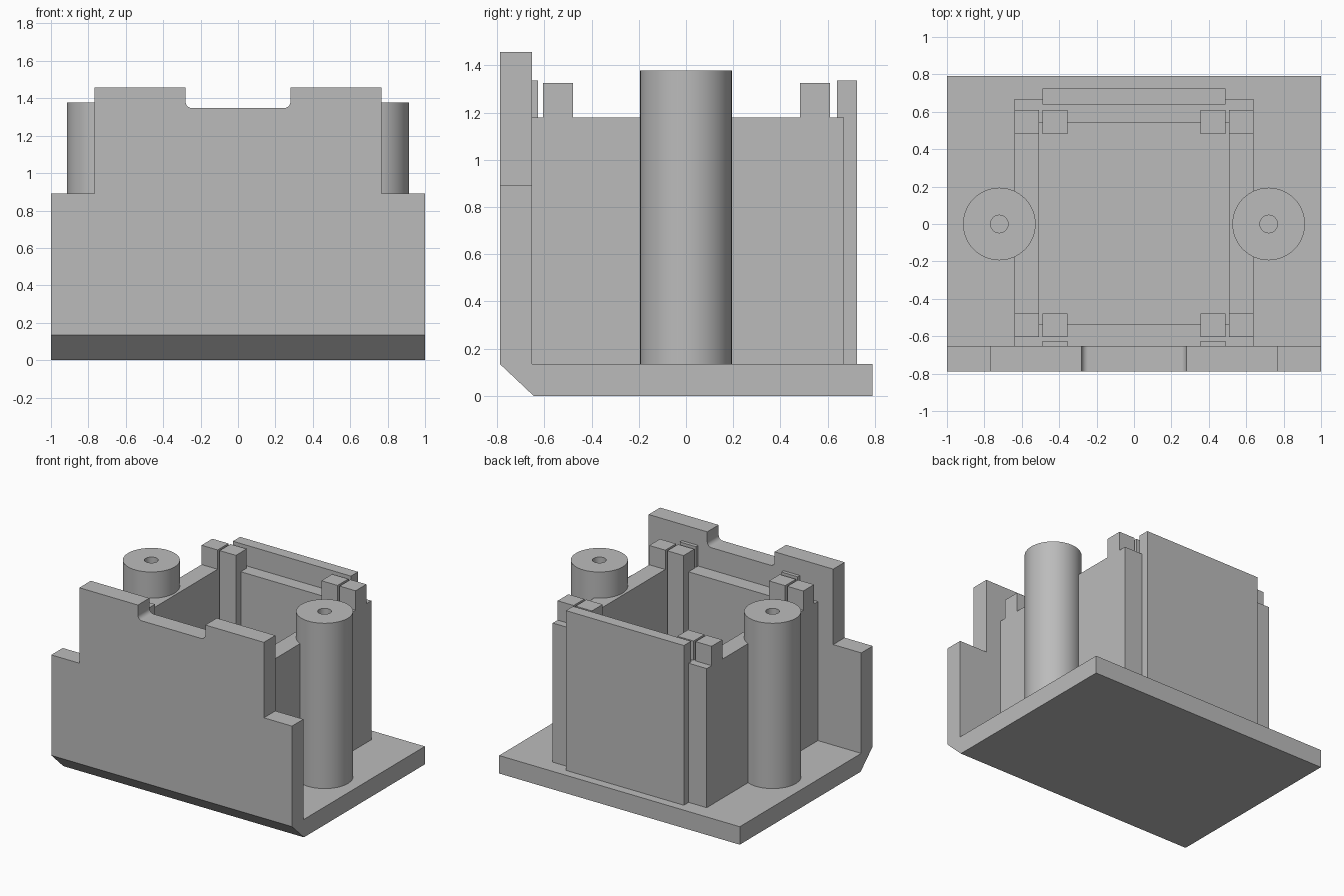
import bpy, bmesh, math

cube = bpy.data.objects.get("Cube")
if cube:
    bpy.data.objects.remove(cube, do_unlink=True)

grey = bpy.data.materials.new("plain grey")
grey.use_nodes = True
colour = (0.5, 0.5, 0.5, 1)
grey.diffuse_color = colour
grey.node_tree.nodes["Principled BSDF"].inputs["Base Color"].default_value = colour

BASE_TOP, WALL_TOP, POST_TOP, TAB_TOP = 0.135, 1.18, 1.325, 1.335
PANEL_FRONT, PANEL_BACK = -0.788, -0.652


def finish(name, bm, smooth=False):
    bmesh.ops.recalc_face_normals(bm, faces=bm.faces)
    mesh = bpy.data.meshes.new(name)
    bm.to_mesh(mesh)
    bm.free()
    mesh.materials.append(grey)
    obj = bpy.data.objects.new(name, mesh)
    bpy.context.collection.objects.link(obj)
    if smooth:
        bpy.ops.object.select_all(action="DESELECT")
        obj.select_set(True)
        bpy.context.view_layer.objects.active = obj
        bpy.ops.object.shade_smooth_by_angle(angle=math.radians(30))
    return obj


def prism(name, profile, axis, lo, hi, smooth=False):
    """Extrude a closed profile along one axis."""
    bm = bmesh.new()
    place = {"x": lambda a, b, t: (t, a, b),
             "y": lambda a, b, t: (a, t, b),
             "z": lambda a, b, t: (a, b, t)}[axis]
    ends = [[bm.verts.new(place(a, b, t)) for a, b in profile] for t in (lo, hi)]
    for ring in ends:
        bm.faces.new(ring)
    for i in range(len(profile)):
        j = (i + 1) % len(profile)
        bm.faces.new((ends[0][i], ends[0][j], ends[1][j], ends[1][i]))
    return finish(name, bm, smooth)


def rect(x0, x1, y0, y1):
    return [(x0, y0), (x1, y0), (x1, y1), (x0, y1)]


def circle(cx, cy, r, n=64):
    return [(cx + r * math.cos(math.tau * i / n), cy + r * math.sin(math.tau * i / n))
            for i in range(n)]


def tube(name, outer, inner, z0, z1, smooth=False):
    """Hollow upright body between two matching loops."""
    bm = bmesh.new()
    rings = [[bm.verts.new((x, y, z)) for x, y in loop]
             for loop, z in ((outer, z0), (outer, z1), (inner, z1), (inner, z0))]
    n = len(outer)
    for k in range(4):
        a, b = rings[k], rings[(k + 1) % 4]
        for i in range(n):
            j = (i + 1) % n
            bm.faces.new((a[i], a[j], b[j], b[i]))
    return finish(name, bm, smooth)


# Base with chamfered lower front edge
prism("base_plate", [(-0.645, 0), (0.79, 0), (0.79, BASE_TOP),
                     (PANEL_FRONT, BASE_TOP), (PANEL_FRONT, 0.14 - 0.005)][:4],
      "x", -1, 1)

# Stepped front panel with a round-cornered notch
NOTCH_X, NOTCH_Z, R = 0.28, 1.347, 0.035
half = [(1, BASE_TOP), (1, 0.89), (0.767, 0.89), (0.767, 1.457), (NOTCH_X, 1.457)]
for i in range(9):
    a = math.pi / 2 * i / 8
    half.append((NOTCH_X - R + R * math.cos(a), NOTCH_Z + R - R * math.sin(a)))
prism("front_panel", half + [(-x, z) for x, z in reversed(half)],
      "y", PANEL_FRONT, PANEL_BACK, smooth=True)

# Open-topped box and its taller back plate
tube("box_walls", rect(-0.64, 0.64, PANEL_BACK - 0.01, 0.668),
     rect(-0.507, 0.507, -0.538, 0.54), BASE_TOP - 0.02, WALL_TOP)
prism("back_plate", rect(-0.49, 0.49, 0.64, 0.725), "z", BASE_TOP - 0.02, TAB_TOP)

for side, word in ((-1, "right"), (1, "left")):
    # Screw pillar with bore
    x = side * 0.72
    tube(word + "_pillar", circle(x, 0, 0.194), circle(x, 0, 0.047),
         BASE_TOP - 0.02, 1.377, smooth=True)

    # Paired corner posts, with a slot between them
    for y0, y1, end in ((-0.605, -0.478, "front"), (0.482, 0.61, "back")):
        for x0, x1, kind, z0 in ((0.507, 0.64, "outer", WALL_TOP - 0.05),
                                 (0.355, 0.49, "inner", BASE_TOP - 0.02)):
            xs = sorted((side * x0, side * x1))
            prism(f"{word}_{end}_{kind}_post", rect(*xs, y0, y1), "z", z0, POST_TOP)

    # Small tab behind the front panel
    xs = sorted((side * 0.355, side * 0.49))
    prism(word + "_front_tab", rect(*xs, PANEL_BACK - 0.01, -0.626), "z",
          WALL_TOP - 0.05, TAB_TOP)
